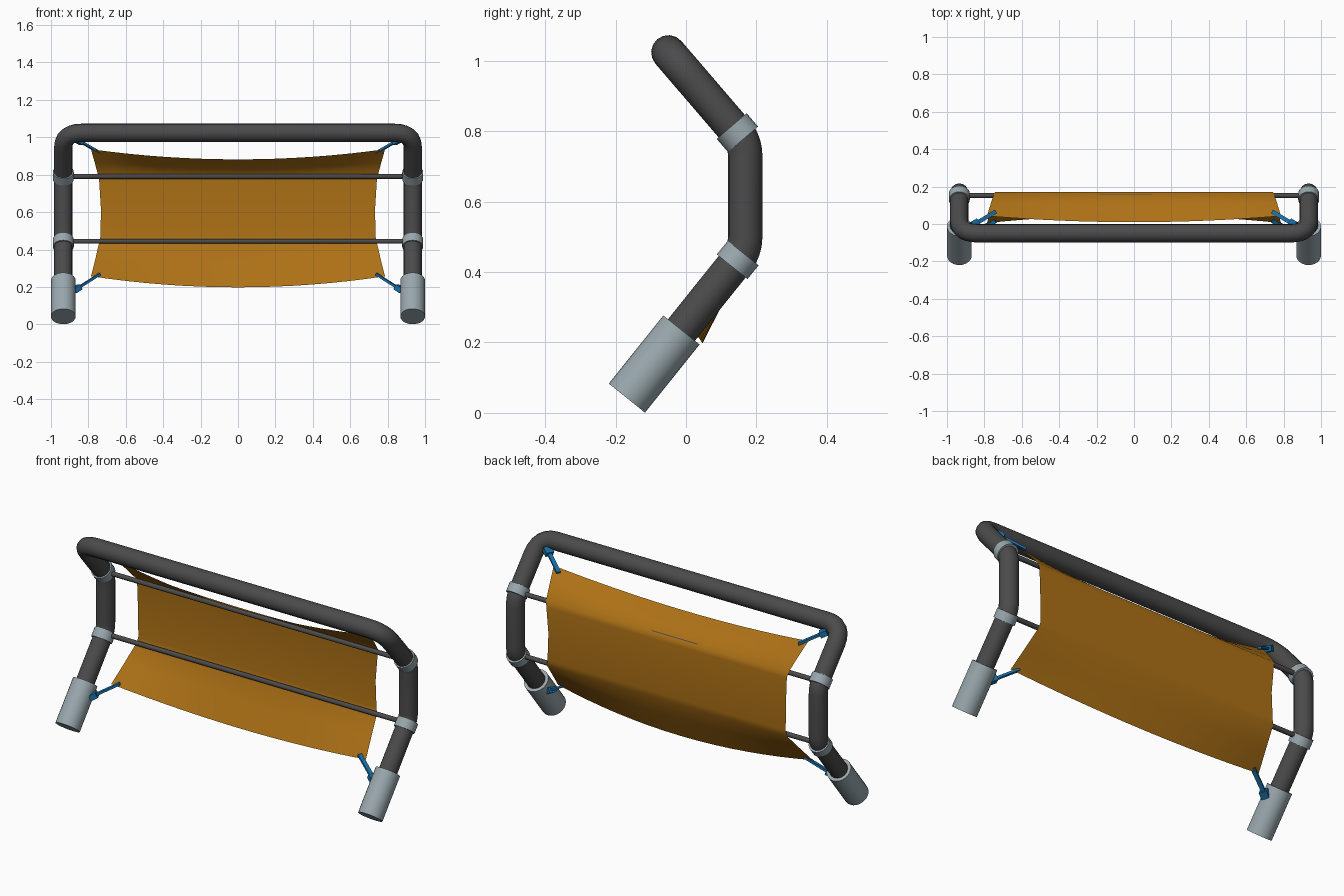
import bpy, bmesh
from mathutils import Vector

cube = bpy.data.objects.get("Cube")
if cube:
    bpy.data.objects.remove(cube, do_unlink=True)


def material(name, rgb):
    m = bpy.data.materials.new(name)
    m.use_nodes = True
    m.diffuse_color = (*rgb, 1)
    m.node_tree.nodes["Principled BSDF"].inputs["Base Color"].default_value = (*rgb, 1)
    return m


DARK = material("dark grey tube", (0.07, 0.07, 0.07))
STEEL = material("pale blue grey metal", (0.32, 0.39, 0.42))
CLOTH = material("ochre fabric", (0.42, 0.165, 0.008))
BLUE = material("blue webbing", (0.01, 0.16, 0.4))


def finish(obj, mat, angle=0.7):
    obj.data.materials.clear()
    obj.data.materials.append(mat)
    bpy.ops.object.select_all(action='DESELECT')
    obj.select_set(True)
    bpy.context.view_layer.objects.active = obj
    bpy.ops.object.shade_smooth_by_angle(angle=angle)
    return obj


def from_bmesh(name, bm, mat, angle=0.7):
    bmesh.ops.recalc_face_normals(bm, faces=bm.faces)
    mesh = bpy.data.meshes.new(name)
    bm.to_mesh(mesh)
    bm.free()
    obj = bpy.data.objects.new(name, mesh)
    bpy.context.collection.objects.link(obj)
    return finish(obj, mat, angle)


def cylinder(name, a, b, radius, mat, sides=24):
    a, b = Vector(a), Vector(b)
    bm = bmesh.new()
    bmesh.ops.create_cone(bm, cap_ends=True, segments=sides,
                          radius1=radius, radius2=radius, depth=(b - a).length)
    bm.transform((b - a).to_track_quat('Z', 'Y').to_matrix().to_4x4())
    bmesh.ops.translate(bm, verts=bm.verts, vec=(a + b) / 2)
    return from_bmesh(name, bm, mat)


def box_between(name, a, b, width, thick, mat):
    a, b = Vector(a), Vector(b)
    bm = bmesh.new()
    bmesh.ops.create_cube(bm, size=1)
    bmesh.ops.scale(bm, verts=bm.verts, vec=(width, thick, (b - a).length))
    bm.transform((b - a).to_track_quat('Z', 'Y').to_matrix().to_4x4())
    bmesh.ops.translate(bm, verts=bm.verts, vec=(a + b) / 2)
    return from_bmesh(name, bm, mat)


def fillet(points, trims, steps=6):
    # Round each inner corner of a path with a quadratic arc
    pts = [Vector(p) for p in points]
    path = [pts[0]]
    for prev, p, nxt, d in zip(pts, pts[1:], pts[2:], trims):
        s = p + (prev - p).normalized() * d
        e = p + (nxt - p).normalized() * d
        for i in range(steps + 1):
            t = i / steps
            path.append(s * (1 - t) ** 2 + p * 2 * t * (1 - t) + e * t * t)
    return path + [pts[-1]]


def tube(name, path, radius, mat):
    cu = bpy.data.curves.new(name, 'CURVE')
    cu.dimensions = '3D'
    cu.bevel_depth = radius
    cu.bevel_resolution = 6
    cu.use_fill_caps = True
    sp = cu.splines.new('POLY')
    sp.points.add(len(path) - 1)
    for point, co in zip(sp.points, path):
        point.co = (*co, 1)
    obj = bpy.data.objects.new(name, cu)
    bpy.context.collection.objects.link(obj)
    bpy.ops.object.select_all(action='DESELECT')
    obj.select_set(True)
    bpy.context.view_layer.objects.active = obj
    bpy.ops.object.convert(target='MESH')
    return finish(bpy.context.object, mat)


# Frame: one bent tube running up one side, across the top and down the other
X = 0.934
foot, low, high, top = (Vector((0, y, z)) for y, z in
                        ((-0.168, 0.042), (0.168, 0.461), (0.168, 0.77), (-0.05, 1.024)))
leg_dir = (low - foot).normalized()
arm_dir = (top - high).normalized()
right, left = Vector((-X, 0, 0)), Vector((X, 0, 0))
side = [foot + leg_dir * 0.05, low, high, top]
path = [p + right for p in side] + [p + left for p in reversed(side)]
tube("bent_frame", fillet(path, (0.04, 0.04, 0.1, 0.1, 0.04, 0.04)), 0.049, DARK)

# Foot sleeves, collars and fabric straps on both sides
for s, tag, off in ((-1, "right", right), (1, "left", left)):
    cylinder(tag + "_foot_sleeve", foot + off, foot + leg_dir * 0.248 + off, 0.066, STEEL)
    for label, corner, d in (("lower", low, -leg_dir), ("upper", high, arm_dir)):
        c = corner + d * 0.034 + off
        cylinder(f"{tag}_{label}_collar", c - d * 0.025, c + d * 0.025, 0.056, STEEL)
    for label, anchor, end in (
            ("lower", (0.862, -0.04, 0.19), (0.74, 0.015, 0.268)),
            ("upper", (0.85, 0.0, 0.982), (0.74, 0.066, 0.918))):
        a = Vector((anchor[0] * s, *anchor[1:]))
        e = Vector((end[0] * s, *end[1:]))
        d = (e - a).normalized()
        box_between(f"{tag}_{label}_strap", a, e, 0.022, 0.012, BLUE)
        box_between(f"{tag}_{label}_buckle", a - d * 0.02, a + d * 0.02, 0.042, 0.03, BLUE)

# Cross rods
for label, z in (("lower", 0.444), ("upper", 0.791)):
    cylinder(label + "_cross_rod", (-X, 0.152, z), (X, 0.152, z), 0.013, DARK, 16)

# Fabric: rows of (half width, side y, side z, centre y, centre z), from bottom to top
rows = ((0.786, 0.005, 0.257, 0.047, 0.198),
        (0.762, 0.09, 0.352, 0.112, 0.325),
        (0.742, 0.166, 0.438, 0.166, 0.438),
        (0.735, 0.171, 0.47, 0.171, 0.47),
        (0.733, 0.166, 0.62, 0.166, 0.62),
        (0.742, 0.171, 0.765, 0.171, 0.765),
        (0.748, 0.166, 0.797, 0.166, 0.797),
        (0.766, 0.108, 0.865, 0.092, 0.845),
        (0.786, 0.043, 0.936, 0.01, 0.882))
COLS = 16
bm = bmesh.new()
grid = []
for w, ys, zs, yc, zc in rows:
    line = []
    for i in range(COLS + 1):
        u = 2 * i / COLS - 1
        k = 1 - u * u
        line.append(bm.verts.new((w * u, ys + (yc - ys) * k, zs + (zc - zs) * k)))
    grid.append(line)
for a, b in zip(grid, grid[1:]):
    for i in range(COLS):
        bm.faces.new((a[i], a[i + 1], b[i + 1], b[i]))
from_bmesh("fabric_panel", bm, CLOTH, 1.2)
